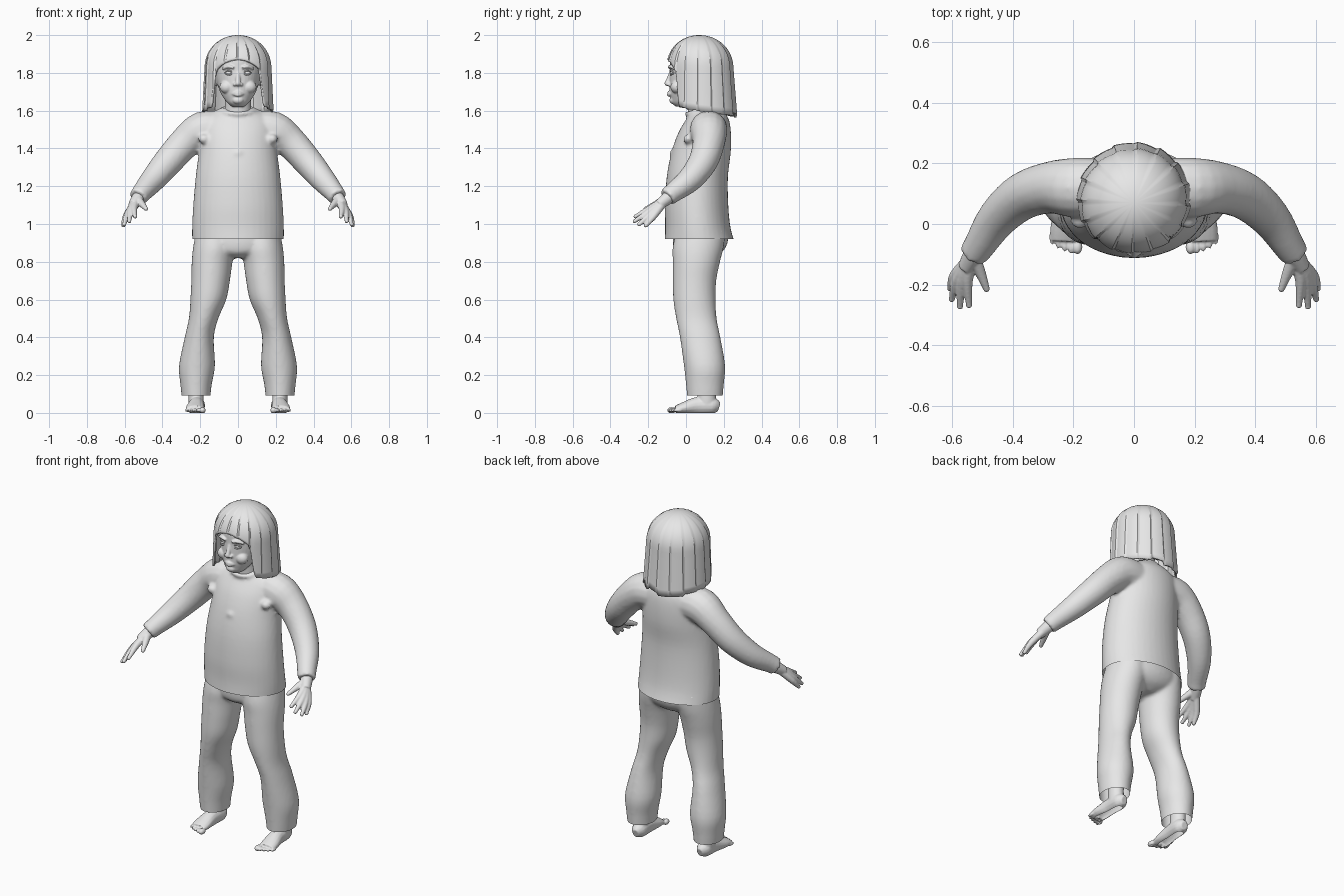
import bpy, bmesh, math, random
from mathutils import Vector, Matrix

random.seed(4)
if "Cube" in bpy.data.objects:
    bpy.data.objects.remove(bpy.data.objects["Cube"])

clay = bpy.data.materials.new("plain grey")
clay.use_nodes = True
GREY = (0.8, 0.8, 0.8, 1)
clay.diffuse_color = GREY
clay.node_tree.nodes["Principled BSDF"].inputs["Base Color"].default_value = GREY


def smooth_path(points, steps=4):
    """Catmull-Rom resampling of tuples of any length."""
    pts = [points[0]] + list(points) + [points[-1]]
    out = []
    for a, b, c, d in zip(pts, pts[1:], pts[2:], pts[3:]):
        for k in range(steps):
            t = k / steps
            out.append([q + t / 2 * (r - p + t * (2*p - 5*q + 4*r - s + t * (3*(q - r) + s - p)))
                        for p, q, r, s in zip(a, b, c, d)])
    return out + [list(points[-1])]


def skin_rings(bm, rings):
    """Bridge rings of equal size and cap both ends."""
    rows = [[bm.verts.new(p) for p in ring] for ring in rings]
    n = len(rows[0])
    for a, b in zip(rows, rows[1:]):
        for i in range(n):
            j = (i + 1) % n
            bm.faces.new((a[i], a[j], b[j], b[i]))
    bm.faces.new(rows[0][::-1])
    bm.faces.new(rows[-1])


def loft(bm, sections, n=40):
    """Stack of level ellipses: height, centre x, centre y, half width, half depth."""
    turn = [math.tau * i / n for i in range(n)]
    skin_rings(bm, [[(cx + rx * math.cos(a), cy + ry * math.sin(a), z) for a in turn]
                    for z, cx, cy, rx, ry in smooth_path(sections)])


def tube(bm, points, n=16):
    """Limb along a path: x, y, z, half width, half height."""
    path = smooth_path(points)
    rings = []
    for i, p in enumerate(path):
        ahead = Vector(path[min(i + 1, len(path) - 1)][:3]) - Vector(path[max(i - 1, 0)][:3])
        side = ahead.cross((0, 0, 1)).normalized()
        up = side.cross(ahead).normalized()
        turn = [math.tau * k / n for k in range(n)]
        rings.append([Vector(p[:3]) + side * p[3] * math.cos(a) + up * p[4] * math.sin(a) for a in turn])
    skin_rings(bm, rings)


def round_tube(bm, points):
    tube(bm, [(*p, p[-1]) for p in points])


def ball(bm, loc, size):
    m = Matrix.Translation(loc) @ Matrix.Diagonal((*size, 1))
    bmesh.ops.create_uvsphere(bm, u_segments=20, v_segments=14, radius=1, matrix=m)


def mirror_half(bm):
    new = bmesh.ops.duplicate(bm, geom=bm.verts[:] + bm.edges[:] + bm.faces[:])["geom"]
    for v in new:
        if isinstance(v, bmesh.types.BMVert):
            v.co.x *= -1


def finish(name, bm, voxel=0, relax=4, cut=None, angle=60):
    """Make the object; optionally fuse the parts into one skin and trim it at a level."""
    bmesh.ops.recalc_face_normals(bm, faces=bm.faces[:])
    mesh = bpy.data.meshes.new(name)
    bm.to_mesh(mesh)
    bm.free()
    ob = bpy.data.objects.new(name, mesh)
    bpy.context.collection.objects.link(ob)
    if voxel:
        fuse = ob.modifiers.new("fuse", 'REMESH')
        fuse.mode, fuse.voxel_size = 'VOXEL', voxel
        soft = ob.modifiers.new("soften", 'SMOOTH')
        soft.factor, soft.iterations = 0.5, relax
        ob.data = bpy.data.meshes.new_from_object(ob.evaluated_get(bpy.context.evaluated_depsgraph_get()))
        ob.modifiers.clear()
    if cut is not None:
        b = bmesh.new()
        b.from_mesh(ob.data)
        bmesh.ops.bisect_plane(b, geom=b.verts[:] + b.edges[:] + b.faces[:],
                               plane_co=(0, 0, cut), plane_no=(0, 0, 1), clear_inner=True)
        b.to_mesh(ob.data)
        b.free()
    ob.data.materials.clear()
    ob.data.materials.append(clay)
    bpy.ops.object.select_all(action='DESELECT')
    ob.select_set(True)
    bpy.context.view_layer.objects.active = ob
    bpy.ops.object.shade_smooth_by_angle(angle=math.radians(angle))
    return ob


# Shirt: sleeves with cuffs, torso, collar and small folds
bm = bmesh.new()
round_tube(bm, [(.08, .12, 1.5, .095), (.19, .12, 1.495, .1), (.28, .12, 1.43, .086), (.37, .09, 1.33, .078),
                (.45, .02, 1.235, .067), (.51, -.07, 1.165, .053), (.53, -.1, 1.14, .05)])
ball(bm, (.18, .01, 1.45), (.03, .025, .025))
mirror_half(bm)
loft(bm, [(.88, 0, .075, .242, .19), (.98, 0, .063, .243, .173), (1.1, 0, .056, .237, .168),
          (1.25, 0, .06, .224, .162), (1.38, 0, .08, .208, .157), (1.48, 0, .098, .2, .14),
          (1.55, 0, .113, .185, .115), (1.59, 0, .115, .135, .09), (1.615, 0, .11, .09, .07)])
ball(bm, (0, -.068, 1.375), (.025, .02, .02))
ring = [math.tau * i / 12 for i in range(13)]
round_tube(bm, [(.087 * math.cos(a), .085 + .08 * math.sin(a), 1.602 + .018 * math.sin(a), .012) for a in ring])
finish("shirt", bm, .01, 5, .92)

# Trousers
bm = bmesh.new()
loft(bm, [(.97, .12, .08, .1, .13), (.88, .125, .065, .112, .135), (.8, .137, .055, .108, .125),
          (.7, .145, .045, .102, .115), (.6, .157, .045, .095, .112), (.5, .182, .055, .078, .107),
          (.4, .205, .075, .077, .107), (.25, .217, .098, .095, .109), (.15, .222, .1, .083, .1),
          (.06, .222, .1, .073, .092)])
mirror_half(bm)
loft(bm, [(.97, 0, .08, .22, .145), (.9, 0, .075, .222, .145), (.85, 0, .065, .17, .125), (.82, 0, .06, .06, .08)])
finish("trousers", bm, .01, 5, .092)

# Feet with toes
bm = bmesh.new()
loft(bm, [(.16, .222, .11, .04, .048), (.08, .222, .11, .04, .048), (.03, .22, .11, .04, .055)])
tube(bm, [(.215, .175, .03, .02, .025), (.217, .14, .038, .042, .044), (.22, .06, .038, .042, .046),
          (.226, -.01, .026, .05, .032), (.228, -.055, .018, .047, .02)])
for i in range(5):
    size = .0165 if i == 0 else .0115 - .0007 * i
    ball(bm, (.187 + .021 * i, -.076 + .004 * i * i / 2, .014), (size, .024, size))
mirror_half(bm)
finish("feet", bm, .0045, 2, 0)

# Hands: wrist, palm built of finger bones, thumb
bm = bmesh.new()
round_tube(bm, [(.505, -.06, 1.17, .034), (.53, -.1, 1.135, .034), (.555, -.145, 1.1, .028)])
knuckles = [(.55, -.185, 1.085), (.568, -.188, 1.07), (.583, -.183, 1.055), (.592, -.17, 1.043)]
tips = [(.545, -.268, 1.04), (.575, -.272, 1.015), (.602, -.248, .998), (.607, -.212, .992)]
for knuckle, tip in zip(knuckles, tips):
    round_tube(bm, [(.535, -.11, 1.125, .022), (*knuckle, .018), (*tip, .01)])
    ball(bm, tip, (.011, .011, .011))
round_tube(bm, [(.53, -.11, 1.13, .024), (.508, -.16, 1.105, .018), (.487, -.215, 1.08, .011)])
ball(bm, (.487, -.215, 1.08), (.011, .011, .011))
mirror_half(bm)
finish("hands", bm, .0045, 3)

# Head: cheeks, brows, ears, then skull, neck, nose and lips
bm = bmesh.new()
ball(bm, (.058, -.048, 1.725), (.04, .034, .035))
ball(bm, (.017, -.092, 1.739), (.01, .012, .009))
ball(bm, (.122, .06, 1.77), (.018, .03, .042))
round_tube(bm, [(.022, -.088, 1.826, .007), (.05, -.083, 1.834, .009), (.082, -.06, 1.822, .007)])
mirror_half(bm)
loft(bm, [(1.622, 0, -.012, .035, .042), (1.64, 0, -.012, .055, .062), (1.665, 0, 0, .075, .08),
          (1.7, 0, .02, .095, .107), (1.76, 0, .045, .115, .132), (1.82, 0, .06, .127, .146),
          (1.88, 0, .068, .128, .15), (1.93, 0, .07, .105, .12), (1.96, 0, .07, .05, .06)])
loft(bm, [(1.54, 0, .085, .085, .07), (1.6, 0, .075, .07, .065), (1.7, 0, .07, .07, .065)])
round_tube(bm, [(0, -.076, 1.81, .01), (0, -.088, 1.775, .012), (0, -.099, 1.745, .015)])
ball(bm, (0, -.098, 1.743), (.015, .016, .013))
ball(bm, (0, -.068, 1.655), (.03, .02, .02))
for z, r in ((1.696, .008), (1.683, .009)):
    round_tube(bm, [(-.034, -.076, 1.69, .003), (0, -.092, z, r), (.034, -.076, 1.69, .003)])
finish("head", bm, .0045, 3)

# Eyes and eyelids
bm = bmesh.new()
ball(bm, (.048, -.066, 1.8), (.021, .016, .011))
for z, r in ((1.813, .0045), (1.789, .0035)):
    round_tube(bm, [(.024, -.076, 1.799, .002), (.048, -.081, z, r), (.073, -.066, 1.8, .002)])
mirror_half(bm)
finish("eyes", bm)

# Hair: a shell of overlapping locks, short over the brow and long round the back
bm = bmesh.new()
COLUMNS, ROWS, LOCK = 112, 22, 7


def hair_end(a):
    if a < .72:
        return 1.87 - .05 * (a / .72) ** 2
    drop = min((a - .72) / .22, 1)
    return 1.82 - .2 * drop * drop * (3 - 2 * drop) - .05 * max(a - .94, 0) / 2.2


def hair_point(theta, t, lift, end):
    z = 2 - (2 - end) * t * t
    back = (1 - math.cos(theta)) / 2
    reach = .168 + .008 * back
    if z > 1.82:
        reach *= max(0, 1 - ((z - 1.82) / .18) ** 2.2) ** .5
    else:
        reach *= 1 + (.03 + .07 * back) * (1.82 - z) / .22
    reach += lift * min(t * 1.5, 1) if t > 0 else 0
    return (reach * math.sin(theta), .07 - reach * math.cos(theta), z)


crown = bm.verts.new((0, .07, 2))
columns = []
for i in range(COLUMNS):
    theta = math.tau * (i / COLUMNS - .5)
    if i % LOCK == 0:
        jag = random.uniform(-.012, .012)
    lift = .007 * (i % LOCK) / LOCK
    end = hair_end(abs(theta)) + (jag if abs(theta) > .9 else 0)
    columns.append([crown] + [bm.verts.new(hair_point(theta, r / ROWS, lift, end)) for r in range(1, ROWS + 1)])
for a, b in zip(columns, columns[1:] + columns[:1]):
    bm.faces.new((crown, a[1], b[1]))
    for r in range(1, ROWS):
        bm.faces.new((a[r], a[r + 1], b[r + 1], b[r]))
hair = finish("hair", bm, angle=28)
shell = hair.modifiers.new("thickness", 'SOLIDIFY')
shell.thickness, shell.offset = .012, -1
